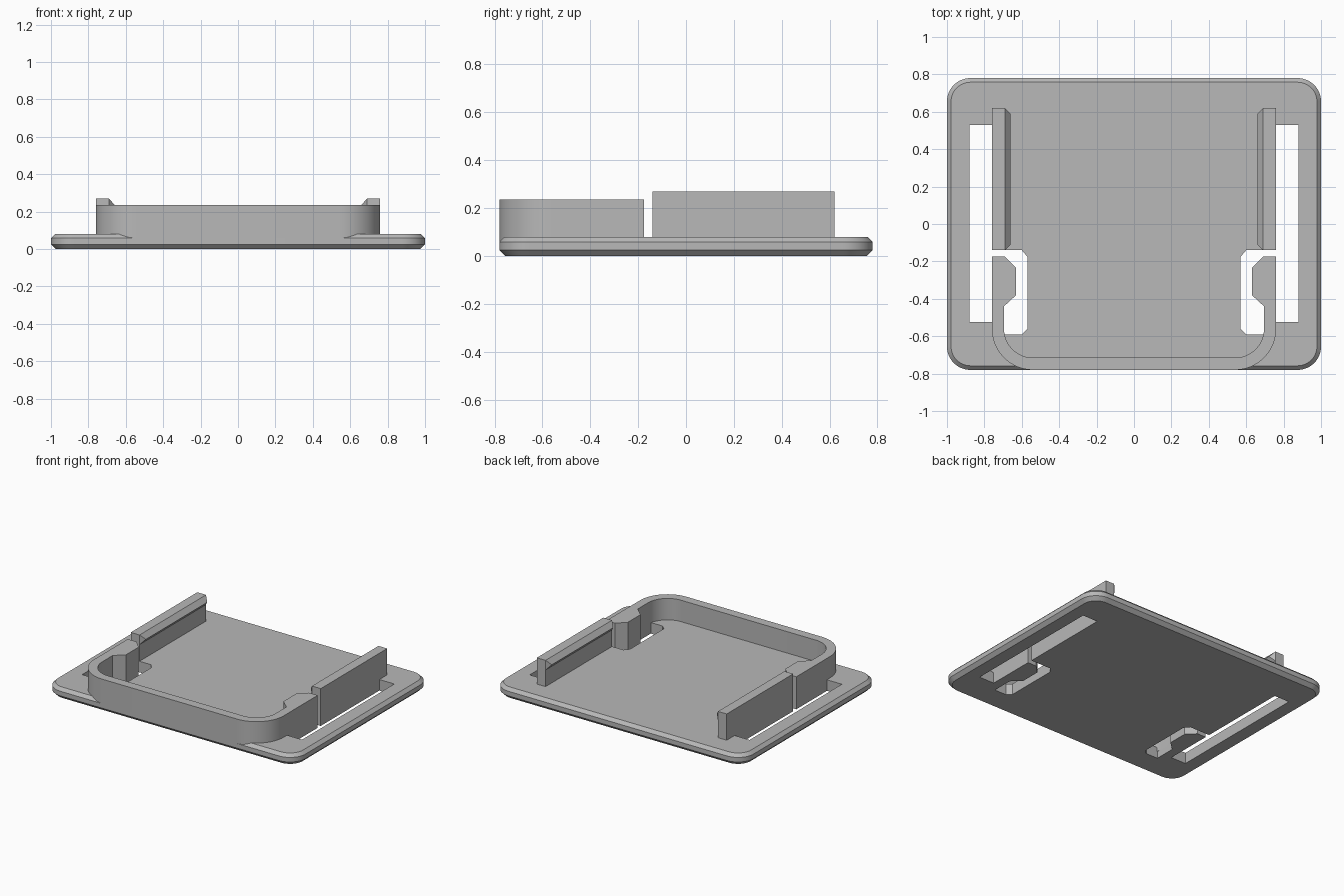
import bpy, bmesh
from math import cos, sin, pi

if "Cube" in bpy.data.objects:
    bpy.data.objects.remove(bpy.data.objects["Cube"], do_unlink=True)

grey = bpy.data.materials.new("plain grey")
grey.use_nodes = True
GREY = (0.48, 0.48, 0.48, 1)
grey.diffuse_color = GREY
grey.node_tree.nodes["Principled BSDF"].inputs["Base Color"].default_value = GREY


def finish(name, bm):
    bmesh.ops.recalc_face_normals(bm, faces=bm.faces[:])
    mesh = bpy.data.meshes.new(name)
    bm.to_mesh(mesh)
    bm.free()
    mesh.materials.append(grey)
    obj = bpy.data.objects.new(name, mesh)
    bpy.context.collection.objects.link(obj)
    return obj


def loft(name, rings):
    """Closed solid through stacked outlines of equal length: (z, points)."""
    bm = bmesh.new()
    loops = [[bm.verts.new((x, y, z)) for x, y in pts] for z, pts in rings]
    n = len(loops[0])
    for low, high in zip(loops, loops[1:]):
        for i in range(n):
            j = (i + 1) % n
            bm.faces.new((low[i], low[j], high[j], high[i]))
    bm.faces.new(loops[0][::-1])
    bm.faces.new(loops[-1])
    return finish(name, bm)


def prism(name, pts, z0, z1):
    return loft(name, [(z0, pts), (z1, pts)])


def arc(cx, cy, r, start, steps=12):
    return [(cx + r * cos(start + pi / 2 * i / steps),
             cy + r * sin(start + pi / 2 * i / steps)) for i in range(steps + 1)]


def rounded(hx, hy, r):
    cx, cy = hx - r, hy - r
    return (arc(cx, cy, r, 0) + arc(-cx, cy, r, pi / 2)
            + arc(-cx, -cy, r, pi) + arc(cx, -cy, r, -pi / 2))


def flip(pts):
    return [(-x, y) for x, y in reversed(pts)]


def smooth(obj):
    bpy.ops.object.select_all(action='DESELECT')
    obj.select_set(True)
    bpy.context.view_layer.objects.active = obj
    bpy.ops.object.shade_smooth_by_angle(angle=pi / 8)


# Base plate with chamfered rims
plate = loft("base_plate", [(z, rounded(1 - c, 0.78 - c, 0.125 - c)) for z, c in
                            ((0, 0.025), (0.025, 0), (0.058, 0), (0.08, 0.022))])

# Inner outline of the spring catch, shared by wall and slot
catch = [(0.695, -0.44), (0.63, -0.38), (0.63, -0.235), (0.69, -0.175)]

# Strap slots and spring slots cut through the plate
strap = [(0.76, -0.525), (0.88, -0.525), (0.88, 0.53), (0.76, 0.53)]
spring = ([(0.8, -0.14), (0.6, -0.14), (0.57, -0.175), (0.57, -0.56), (0.6, -0.59),
           (0.695, -0.59)] + catch + [(0.8, -0.175)])
for side, place in (("left", list), ("right", flip)):
    for kind, pts in (("strap", strap), ("spring", spring)):
        cutter = prism(f"{side}_{kind}_slot_cutter", place(pts), -0.1, 0.2)
        cutter.hide_render = True
        cutter.hide_set(True)
        cut = plate.modifiers.new(cutter.name, 'BOOLEAN')
        cut.operation, cut.solver, cut.object = 'DIFFERENCE', 'EXACT', cutter

# Bake the cuts and discard the cutters
bpy.context.view_layer.update()
baked = bpy.data.meshes.new_from_object(
    plate.evaluated_get(bpy.context.evaluated_depsgraph_get()))
cutters = [m.object for m in plate.modifiers]
plate.modifiers.clear()
plate.data = baked
for c in cutters:
    bpy.data.objects.remove(c, do_unlink=True)
smooth(plate)

# U-shaped front wall ending in two spring catches
outer = arc(0.54, -0.56, 0.22, -pi / 2, 16) + [(0.76, -0.175)]
inner = arc(0.54, -0.56, 0.155, -pi / 2, 16) + catch
half = outer + inner[::-1]
wall_outline = flip(outer) + outer + inner[::-1] + flip(inner[::-1])
smooth(prism("front_wall", wall_outline, 0.05, 0.235))

# Side rails with a tapered snap ridge on the inside
for side, s in (("left", 1), ("right", -1)):
    prism(f"{side}_rail", [(s * x, y) for x, y in
          ((0.69, -0.14), (0.76, -0.14), (0.76, 0.62), (0.69, 0.62))], 0.05, 0.27)
    bm = bmesh.new()
    for y, step in ((-0.14, 0.03), (0.62, -0.03)):
        for x, dy, z in ((0.69, 0, 0.27), (0.69, 0, 0.2), (0.66, step, 0.235)):
            bm.verts.new((s * x, y + dy, z))
    bmesh.ops.convex_hull(bm, input=bm.verts[:])
    finish(f"{side}_snap_ridge", bm)
